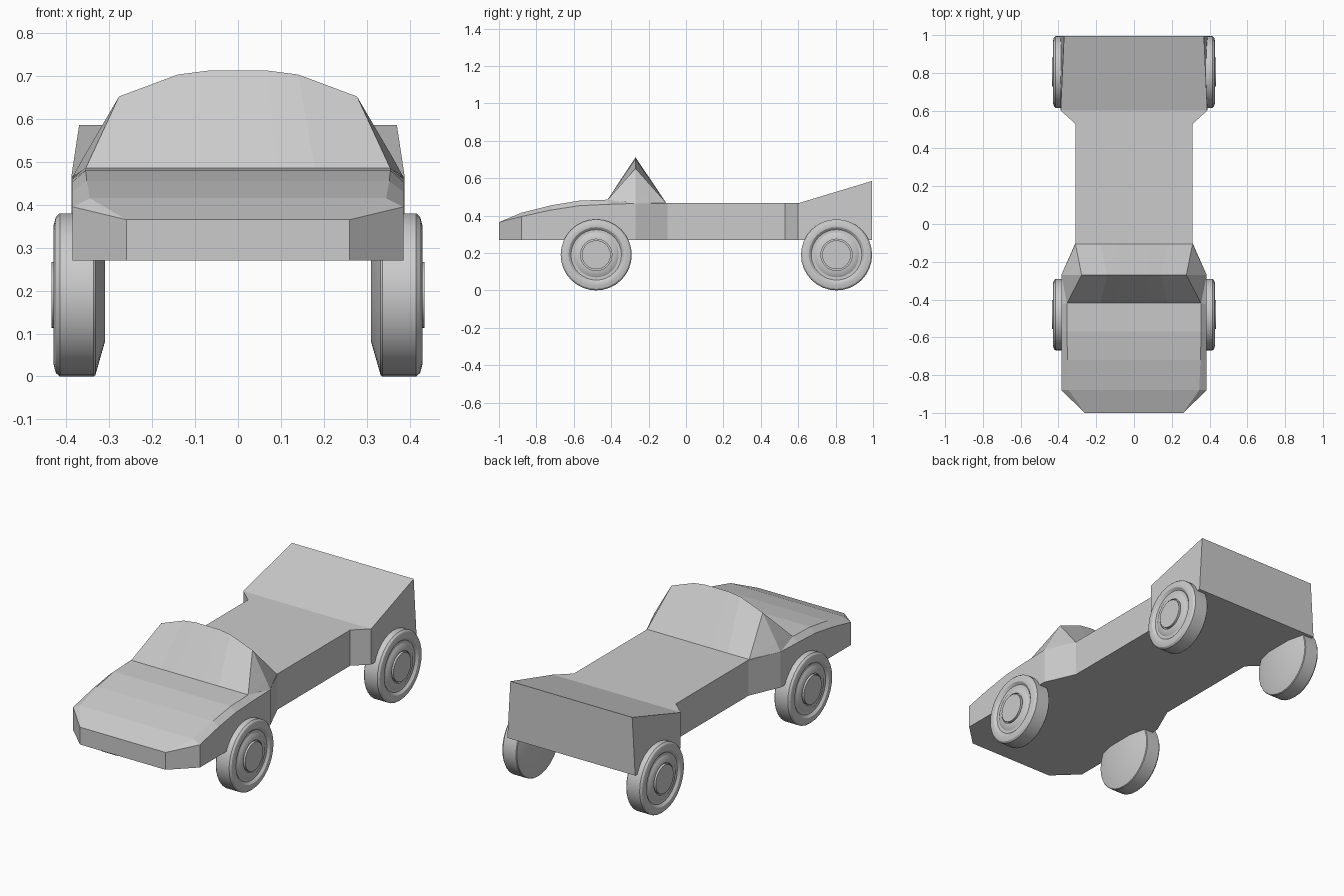
import bpy, bmesh, math

if "Cube" in bpy.data.objects:
    bpy.data.objects.remove(bpy.data.objects["Cube"], do_unlink=True)

grey = bpy.data.materials.new("plain_grey")
grey.use_nodes = True
color = (0.6, 0.6, 0.6, 1)
grey.diffuse_color = color
grey.node_tree.nodes["Principled BSDF"].inputs["Base Color"].default_value = color


def loft(name, rings, closed=True, caps=True):
    """Skin a list of equally long point rows into one mesh object."""
    bm = bmesh.new()
    rows = [[bm.verts.new(p) for p in ring] for ring in rings]
    n = len(rows[0])
    for a, b in zip(rows, rows[1:]):
        for i in range(n if closed else n - 1):
            j = (i + 1) % n
            bm.faces.new((a[i], a[j], b[j], b[i]))
    if caps:
        bm.faces.new(rows[0])
        bm.faces.new(rows[-1])
    bmesh.ops.remove_doubles(bm, verts=bm.verts, dist=0.0005)
    bmesh.ops.recalc_face_normals(bm, faces=bm.faces)
    mesh = bpy.data.meshes.new(name)
    bm.to_mesh(mesh)
    bm.free()
    mesh.materials.append(grey)
    obj = bpy.data.objects.new(name, mesh)
    bpy.context.collection.objects.link(obj)
    return obj


# Body: y, half width, shoulder height, top half width, top height
FLOOR = 0.27
stations = [
    (-1.0, 0.26, 0.365, 0.26, 0.365),
    (-0.88, 0.385, 0.395, 0.345, 0.415),
    (-0.72, 0.385, 0.43, 0.352, 0.455),
    (-0.57, 0.385, 0.453, 0.355, 0.48),
    (-0.42, 0.385, 0.46, 0.355, 0.485),
    (-0.27, 0.385, 0.465, 0.355, 0.475),
    (-0.10, 0.31, 0.466, 0.31, 0.466),
    (0.53, 0.31, 0.466, 0.31, 0.466),
    (0.60, 0.388, 0.466, 0.388, 0.466),
    (0.995, 0.388, 0.585, 0.37, 0.585),
]
rings = []
for y, w, side, tw, top in stations:
    base = w
    if y > 0.9:
        w = tw
    rings.append([(-base, y, FLOOR), (base, y, FLOOR), (w, y, side),
                  (tw, y, top), (-tw, y, top), (-w, y, side)])
loft("body", rings)

# Windscreen: front base, arched ridge and back base
half = [(0.07, 0.712), (0.14, 0.703), (0.277, 0.652), (0.36, 0.51), (0.385, 0.465)]
arch = [(-x, z) for x, z in reversed(half)] + half


def base_row(y, z, width):
    return [(max(-width, min(width, x * 1.28)), y, z) for x, _ in arch]


loft("windscreen", [base_row(-0.42, 0.484, 0.355),
                    [(x, -0.27, z) for x, z in arch],
                    base_row(-0.105, 0.466, 0.31)], closed=False, caps=False)

# Wheels: radius and x, turned about the axle
tyre = [(0.0, 0.31), (0.11, 0.31), (0.187, 0.332), (0.19, 0.336), (0.19, 0.415),
        (0.182, 0.424), (0.16, 0.43), (0.148, 0.428), (0.135, 0.417), (0.12, 0.417),
        (0.105, 0.426), (0.084, 0.428), (0.084, 0.418), (0.077, 0.418),
        (0.077, 0.434), (0.0, 0.434)]
SIDES = 32
for end, cy in (("front", -0.48), ("rear", 0.805)):
    for label, s in (("left", 1), ("right", -1)):
        turned = []
        for r, x in tyre:
            r = max(r, 0.0001)
            turned.append([(s * x, cy + r * math.cos(a), 0.19 + r * math.sin(a))
                           for a in (2 * math.pi * k / SIDES for k in range(SIDES))])
        wheel = loft(f"{end}_{label}_wheel", turned, caps=False)
        bpy.ops.object.select_all(action="DESELECT")
        wheel.select_set(True)
        bpy.context.view_layer.objects.active = wheel
        bpy.ops.object.shade_smooth_by_angle(angle=math.radians(30))
